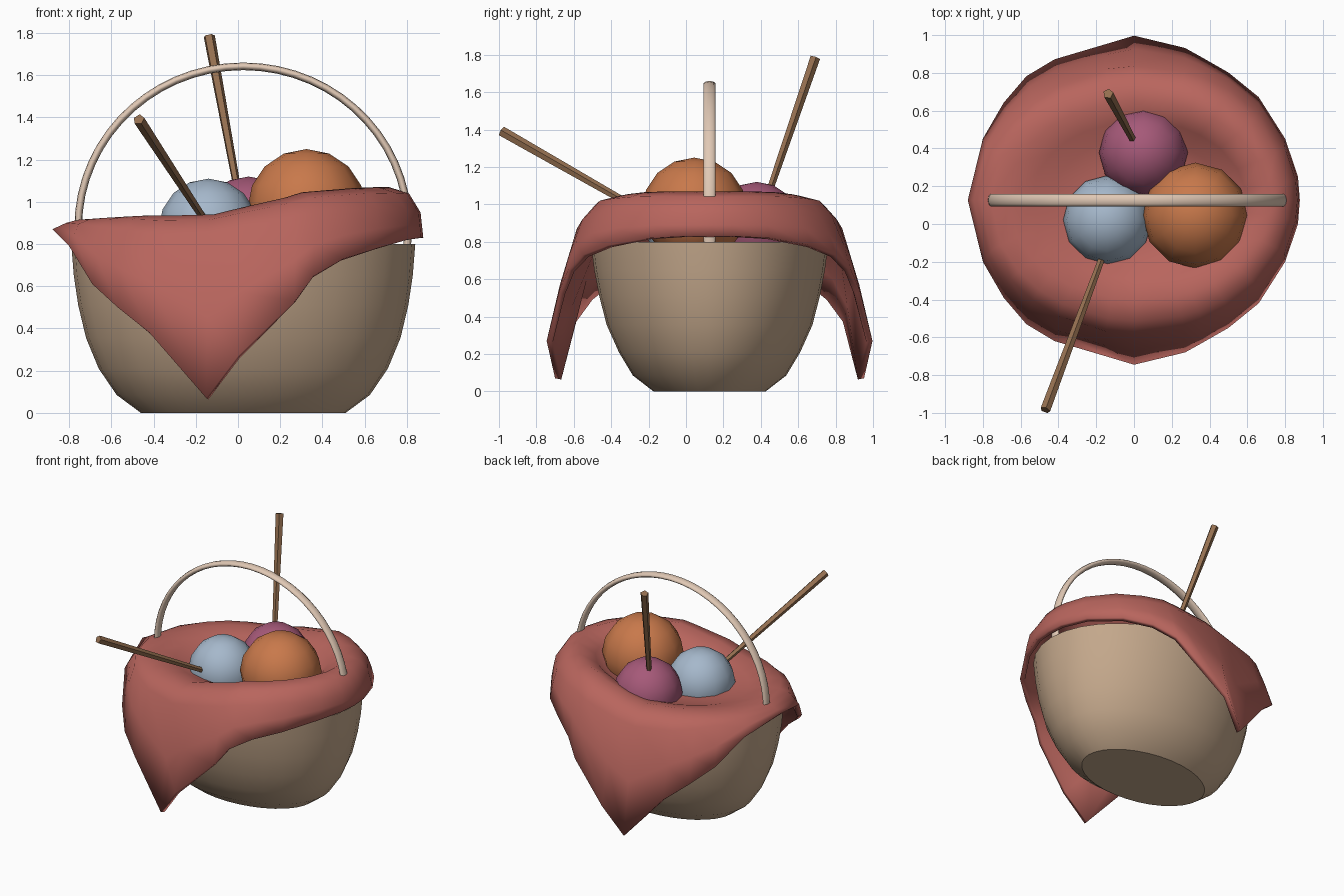
import bpy, bmesh, math
from mathutils import Vector

if "Cube" in bpy.data.objects:
    bpy.data.objects.remove(bpy.data.objects["Cube"])


def material(name, rgb):
    m = bpy.data.materials.new(name)
    m.diffuse_color = (*rgb, 1)
    m.use_nodes = True
    m.node_tree.nodes["Principled BSDF"].inputs["Base Color"].default_value = m.diffuse_color
    return m


def finish(ob, mat, angle=50):
    ob.data.materials.append(mat)
    bpy.ops.object.select_all(action='DESELECT')
    ob.select_set(True)
    bpy.context.view_layer.objects.active = ob
    bpy.ops.object.shade_smooth_by_angle(angle=math.radians(angle))
    return ob


def loft(name, rings, cap_start=False, cap_end=False, center=None):
    """Join equal-length closed rings of points with quads."""
    n = len(rings[0])
    verts = [p for r in rings for p in r]
    faces = [(i * n + k, (i + 1) * n + k, (i + 1) * n + (k + 1) % n, i * n + (k + 1) % n)
             for i in range(len(rings) - 1) for k in range(n)]
    if cap_start:
        faces.append(tuple(range(n)))
    if cap_end:
        faces.append(tuple(reversed(range((len(rings) - 1) * n, len(rings) * n))))
    if center:
        c = len(verts)
        verts.append(center)
        faces += [(c, k, (k + 1) % n) for k in range(n)]
    me = bpy.data.meshes.new(name)
    me.from_pydata(verts, [], faces)
    if not center:
        bm = bmesh.new()
        bm.from_mesh(me)
        bmesh.ops.recalc_face_normals(bm, faces=bm.faces)
        bm.to_mesh(me)
        bm.free()
    ob = bpy.data.objects.new(name, me)
    bpy.context.collection.objects.link(ob)
    return ob


CX, CY = 0.025, 0.126


def ellipse(rx, ry, z, n=32):
    return [(CX + rx * math.cos(2 * math.pi * k / n), CY + ry * math.sin(2 * math.pi * k / n), z)
            for k in range(n)]


# Basket bowl: oval hollow shell
outer = [(.485, .30, 0), (.60, .41, .085), (.685, .485, .21), (.745, .55, .355),
         (.782, .59, .51), (.803, .617, .65), (.815, .636, .8)]
inner = [(rx - .035, ry - .035, max(z, .04)) for rx, ry, z in reversed(outer)]
bowl = loft("basket_bowl", [ellipse(*p) for p in outer + inner], True, True)
finish(bowl, material("wicker", (.55, .39, .26)), 33)

# Handle: flat oval strap swept over an arch
arch = []
for i in range(33):
    a = math.pi * (-.035 + 1.07 * i / 32)
    ring = []
    for k in range(10):
        b = 2 * math.pi * k / 10
        r = .018 * math.cos(b)
        ring.append((CX + (.782 + r) * math.cos(a), CY + .034 * math.sin(b),
                     .88 + (.762 + r) * math.sin(a)))
    arch.append(ring)
finish(loft("handle", arch, True, True), material("pale_wood", (.75, .58, .46)), 60)

# Cloth: half the hem from left corner past the front corner to the right side
hem = [(-.88, .126, .87), (-.80, -.2, .79), (-.69, -.39, .61), (-.57, -.53, .50),
       (-.42, -.62, .38), (-.15, -.70, .07), (.0, -.745, .27), (.27, -.68, .53),
       (.36, -.63, .65), (.50, -.55, .73), (.66, -.42, .78), (.80, -.2, .82),
       (.868, 0, .83), (.878, .126, .83)]
crest = [.92, .925, .93, .935, .935, .94, .97, 1.02, 1.045, 1.055, 1.065, 1.07, 1.07, 1.07]
drop = [.02, .03, .05, .07, .09, .1, .1, .1, .1, .1, .1, .11, .12, .12]
columns = []
for (x, y, z), c, d in zip(hem, crest, drop):
    t = math.atan2((y - CY) / .87, (x - CX) / .88)

    def at(rx, ry, h):
        return (CX + rx * math.cos(t), CY + ry * math.sin(t), h)

    shoulder = Vector(at(.84, .71, c - d))
    mid = shoulder.lerp(Vector((x, y, z)), .5) + Vector((0, .01 * math.sin(t), 0))
    columns.append([at(.30, .21, .855), at(.46, .33, .86 + .15 * (c - .86)),
                    at(.57, .42, .86 + .65 * (c - .86)), at(.69, .53, c),
                    at(.785, .64, c - .25 * d), tuple(shoulder), tuple(mid), (x, y, z)])
columns += [[(x, 2 * CY - y, z) for x, y, z in col] for col in columns[-2:0:-1]]
cloth = loft("cloth", [list(r) for r in zip(*columns)], center=(CX, CY, .85))
finish(cloth, material("red_cloth", (.48, .13, .11)), 55)
sol = cloth.modifiers.new("thickness", 'SOLIDIFY')
sol.thickness = .035
sol.offset = -1

# Yarn balls
for name, loc, r, rgb in [("blue_ball", (-.14, .022, .875), .235, (.38, .48, .60)),
                          ("orange_ball", (.325, .045, .97), .28, (.58, .19, .07)),
                          ("purple_ball", (.05, .378, .885), .235, (.38, .10, .19))]:
    bpy.ops.mesh.primitive_uv_sphere_add(segments=12, ring_count=8, radius=r, location=loc)
    ball = bpy.context.object
    ball.name = name
    finish(ball, material(name, rgb), 60)

# Needles: tapered sticks poked into the balls
wood = material("needle_wood", (.30, .16, .08))
for name, base, tip in [("back_needle", (.03, .38, .88), (-.137, .69, 1.785)),
                        ("front_needle", (-.11, -.02, .84), (-.47, -.985, 1.39))]:
    a, b = Vector(base), Vector(tip)
    bpy.ops.mesh.primitive_cone_add(vertices=5, radius1=.016, radius2=.028, depth=(b - a).length,
                                    location=(a + b) / 2,
                                    rotation=(b - a).to_track_quat('Z', 'Y').to_euler())
    needle = bpy.context.object
    needle.name = name
    finish(needle, wood, 40)
